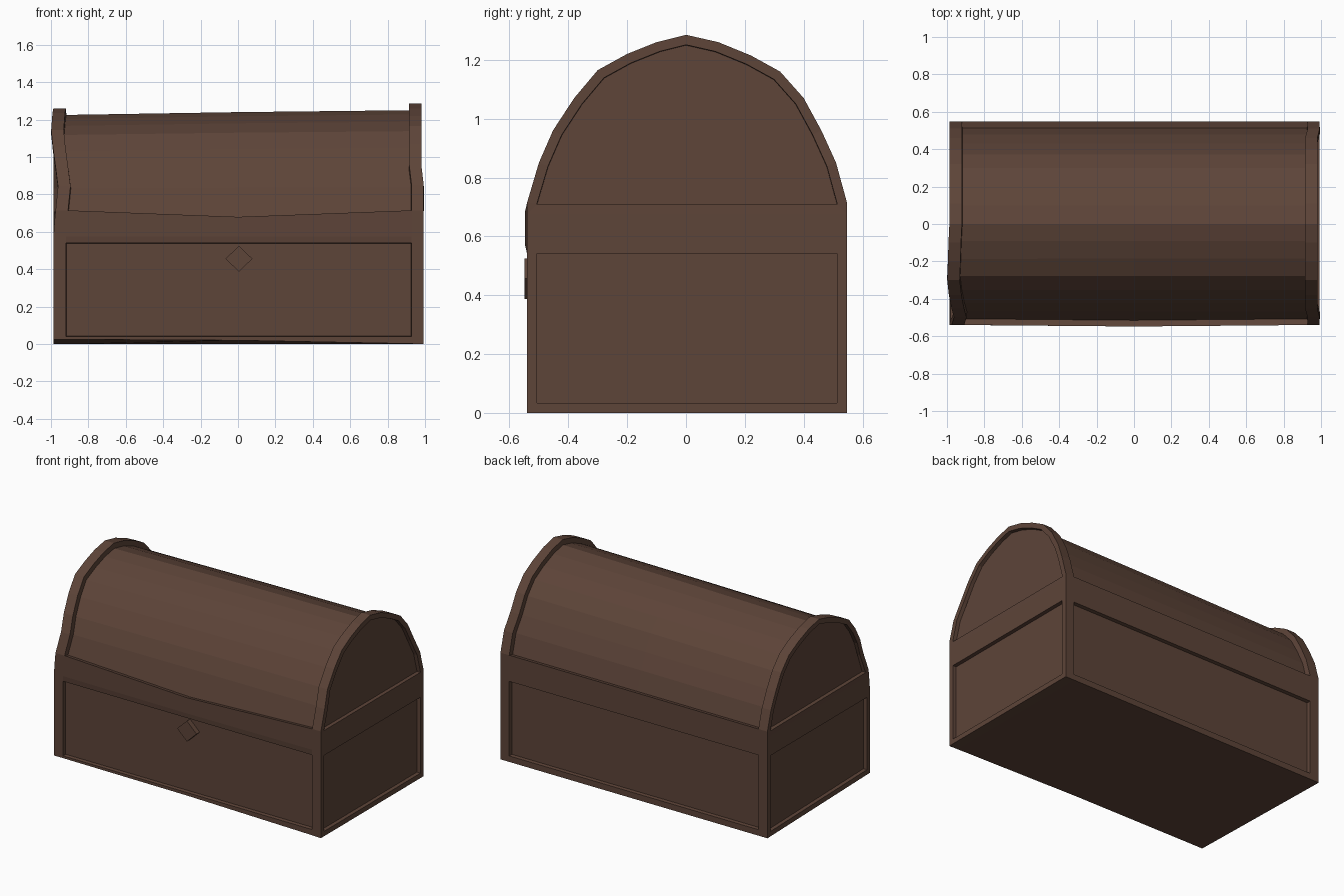
import bpy, bmesh, math
from mathutils import Vector

if "Cube" in bpy.data.objects:
    bpy.data.objects.remove(bpy.data.objects["Cube"])

wood = bpy.data.materials.new("dark_brown_wood")
wood.diffuse_color = (0.110, 0.058, 0.040, 1)
wood.use_nodes = True
wood.node_tree.nodes["Principled BSDF"].inputs["Base Color"].default_value = wood.diffuse_color

# half cross-sections (y, z): straight wall rows, then the domed lid
WALL = [0.0, 0.04, 0.54, 0.575, 0.675, 0.715]
ARC = [(-0.50, 0.85), (-0.452, 0.96), (-0.38, 1.07), (-0.30, 1.165), (-0.20, 1.22),
       (-0.10, 1.26), (0, 1.285), (0.11, 1.26), (0.22, 1.215), (0.32, 1.16),
       (0.40, 1.07), (0.46, 0.96), (0.51, 0.85)]
PROFILE = [(-0.54, z) for z in WALL] + ARC + [(0.547, z) for z in reversed(WALL)]
N, W = len(PROFILE), len(WALL)

# stations along the length: x, height of the dome top
STATIONS = [(-0.987, 1.26), (-0.92, 1.26), (0.0, 1.275), (0.928, 1.285), (0.993, 1.285)]


def lerp_table(t, table):
    for (a, u), (b, v) in zip(table, table[1:]):
        if a <= t <= b:
            return u + (v - u) * (t - a) / (b - a)
    return table[-1][1]


def shell_point(i, s):
    (y, z), (x, top) = PROFILE[i], STATIONS[s]
    if z > 0.715:
        z = 0.715 + (z - 0.715) * (top - 0.715) / 0.57
    if s < 2 and y < 0:                       # warped left rim
        x += lerp_table(z, [(0, 0), (0.6, 0), (0.85, 0.025), (1.13, -0.013), (1.3, 0)])
    if s > 2 and z > 0.9:                     # right rim leans in
        x -= 0.013
    if s == 2 and y < 0 and 0.54 < z < 0.72:  # sagging, bulging middle band
        y -= 0.008
        z -= {0.575: 0, 0.675: 0.02, 0.715: 0.035}[z]
    if i == 0:                                # worn front bottom edge
        z += (0.025, 0.025, 0.02, 0.002, 0)[s]
    return Vector((x, y, z))


# chest shell
bm = bmesh.new()
grid = [[bm.verts.new(shell_point(i, s)) for i in range(N)] for s in range(len(STATIONS))]
faces = {}
for s in range(len(STATIONS) - 1):
    for i in range(N):
        j = (i + 1) % N
        faces[s, i] = bm.faces.new((grid[s][i], grid[s + 1][i], grid[s + 1][j], grid[s][j]))
ends = []
for ring in (grid[0], grid[-1]):
    lower = ring[:4] + ring[N - 4:]
    band = [ring[3], ring[4], ring[N - 5], ring[N - 4]]
    upper = ring[4:N - 4]
    bm.faces.new(band)
    ends += [bm.faces.new(lower), bm.faces.new(upper)]
bmesh.ops.recalc_face_normals(bm, faces=bm.faces[:])

# recessed panels: front, back, lid, and two on each end
lid = [faces[s, i] for s in (1, 2) for i in range(W - 1, N - W)]
front = [faces[s, 1] for s in (1, 2)]
back = [faces[s, N - 3] for s in (1, 2)]
for region, depth in ((lid, 0.034), (front, 0.025), (back, 0.025)):
    bmesh.ops.inset_region(bm, faces=region, thickness=0.002, depth=-depth,
                           use_even_offset=True, use_boundary=True)
bmesh.ops.inset_individual(bm, faces=ends, thickness=0.033, use_even_offset=True)
bmesh.ops.inset_individual(bm, faces=ends, thickness=0.001, depth=-0.025,
                           use_even_offset=True)


def finish(name, bm):
    mesh = bpy.data.meshes.new(name)
    bm.to_mesh(mesh)
    bm.free()
    mesh.materials.append(wood)
    obj = bpy.data.objects.new(name, mesh)
    bpy.context.collection.objects.link(obj)


finish("chest_shell", bm)

# diamond lock plate
bm = bmesh.new()
ring = [bm.verts.new((0.005 + 0.072 * math.cos(a), -0.549, 0.456 + 0.069 * math.sin(a)))
        for a in (k * math.pi / 2 for k in range(4))]
face = bm.faces.new(ring)
ext = bmesh.ops.extrude_face_region(bm, geom=[face])
bmesh.ops.translate(bm, vec=(0, 0.045, 0),
                    verts=[g for g in ext["geom"] if isinstance(g, bmesh.types.BMVert)])
bmesh.ops.recalc_face_normals(bm, faces=bm.faces[:])
finish("diamond_lock", bm)
